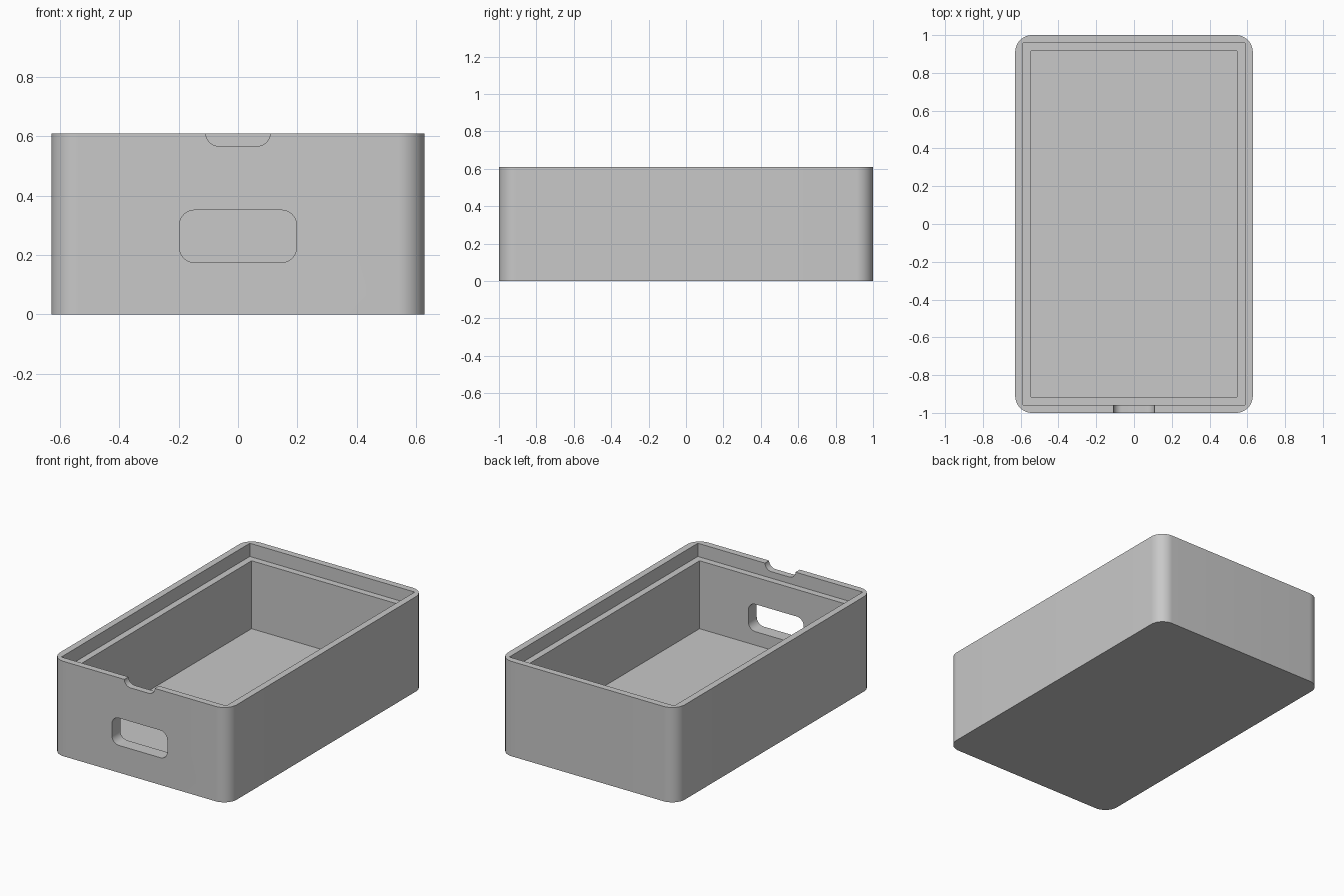
import bpy, bmesh, math
from mathutils import Matrix, Vector

cube = bpy.data.objects.get("Cube")
if cube:
    bpy.data.objects.remove(cube, do_unlink=True)

W, L, H = 0.629, 1.0, 0.61      # half width, half length, height
WALL = 0.085                    # full wall thickness; the lip is half of it
FLOOR, LEDGE = 0.088, 0.525     # heights of the floor and the lid ledge

grey = bpy.data.materials.new("grey plastic")
grey.use_nodes = True
grey.diffuse_color = (0.58, 0.58, 0.58, 1)
grey.node_tree.nodes["Principled BSDF"].inputs["Base Color"].default_value = grey.diffuse_color


def prism(name, half_u, half_v, depth, radius=0, segments=12, matrix=Matrix()):
    """Rectangle with optional round corners, extruded along its local z."""
    bm = bmesh.new()
    points = []
    for corner, (su, sv) in enumerate([(1, 1), (-1, 1), (-1, -1), (1, -1)]):
        for i in range(segments + 1 if radius else 1):
            a = math.pi / 2 * (corner + i / segments)
            points.append((su * (half_u - radius) + radius * math.cos(a),
                           sv * (half_v - radius) + radius * math.sin(a), 0))
    base = bm.faces.new([bm.verts.new(p) for p in points])
    top = bmesh.ops.extrude_face_region(bm, geom=[base])["geom"]
    bmesh.ops.translate(bm, vec=Vector((0, 0, depth)),
                        verts=[v for v in top if isinstance(v, bmesh.types.BMVert)])
    bmesh.ops.recalc_face_normals(bm, faces=bm.faces)
    bm.transform(matrix)
    mesh = bpy.data.meshes.new(name)
    bm.to_mesh(mesh)
    bm.free()
    mesh.materials.append(grey)
    obj = bpy.data.objects.new(name, mesh)
    bpy.context.collection.objects.link(obj)
    return obj


def cut(target, cutter):
    """Subtract the cutter from the target, then remove it."""
    cutter.hide_render = True
    bpy.context.view_layer.objects.active = target
    mod = target.modifiers.new("cut", 'BOOLEAN')
    mod.operation, mod.solver, mod.object = 'DIFFERENCE', 'EXACT', cutter
    bpy.ops.object.modifier_apply(modifier=mod.name)
    bpy.data.objects.remove(cutter, do_unlink=True)


def at_height(z):
    return Matrix.Translation((0, 0, z))


def through_front(z):
    """Stand a prism upright so that it runs inward through the front wall."""
    return Matrix.Translation((0, -L - 0.1, z)) @ Matrix.Rotation(math.pi / 2, 4, 'X') @ Matrix.Scale(-1, 4, (0, 0, 1))


# Outer shell with round vertical corners
box = prism("storage_box", W, L, H, 0.09, 16)

# Main cavity and the wider recess that leaves a ledge for a lid
cut(box, prism("cavity_cutter", W - WALL, L - WALL, 1, matrix=at_height(FLOOR)))
cut(box, prism("recess_cutter", W - WALL / 2, L - WALL / 2, 1, matrix=at_height(LEDGE)))


def front_cutter(name, half_x, z_low, z_high, radius):
    obj = prism(name, half_x, (z_high - z_low) / 2, 0.3, radius,
                matrix=through_front((z_low + z_high) / 2))
    bm = bmesh.new()
    bm.from_mesh(obj.data)
    bmesh.ops.recalc_face_normals(bm, faces=bm.faces)
    bm.to_mesh(obj.data)
    bm.free()
    return obj


# Handle hole and finger notch in the front wall
cut(box, front_cutter("handle_cutter", 0.197, 0.175, 0.351, 0.05))
cut(box, front_cutter("notch_cutter", 0.109, 0.567, 0.75, 0.045))

# Smooth the round corners, keep the edges sharp
bpy.ops.object.select_all(action='DESELECT')
box.select_set(True)
bpy.context.view_layer.objects.active = box
bpy.ops.object.shade_smooth_by_angle(angle=math.radians(30))
